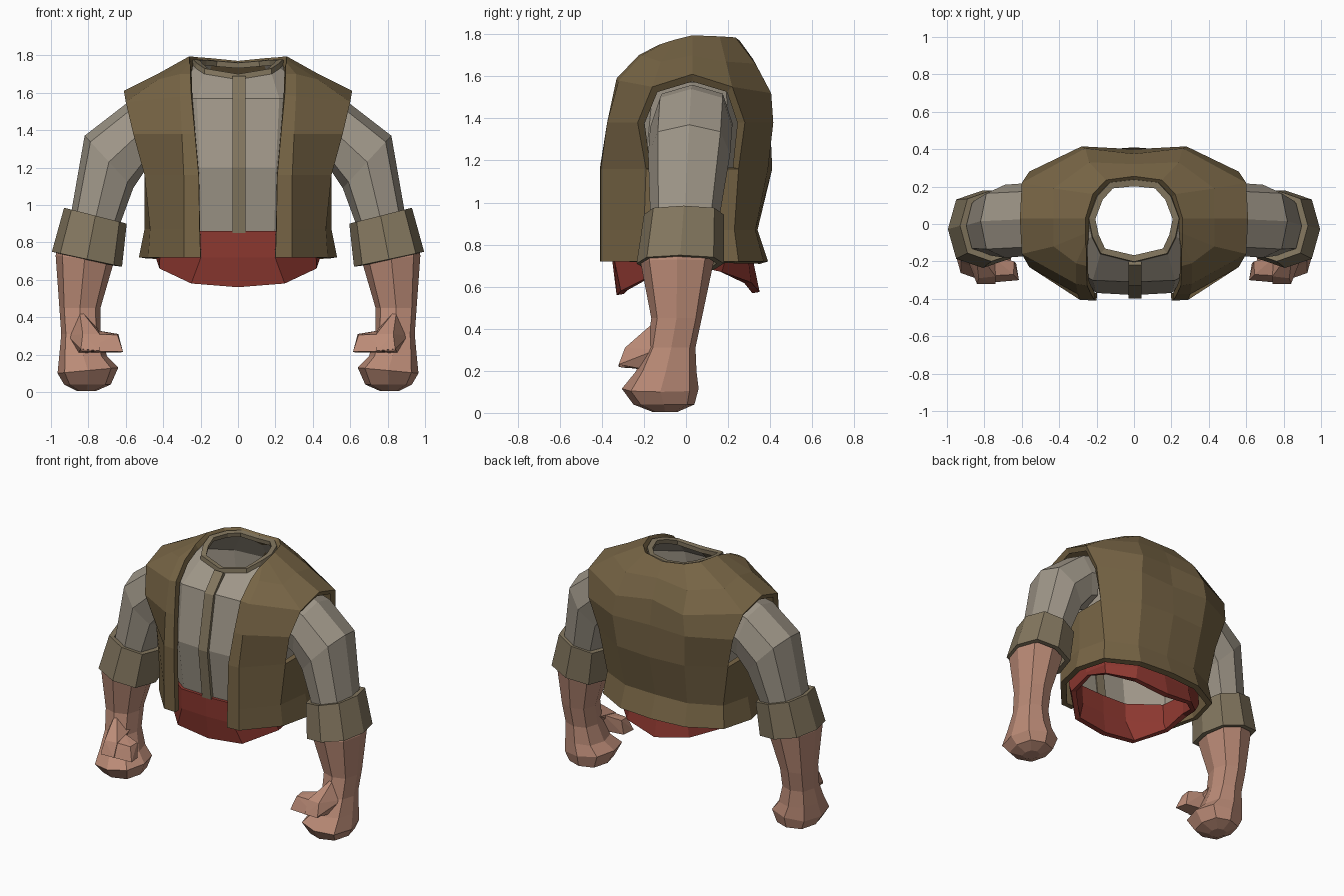
import bpy, bmesh
from math import cos, sin, pi
from mathutils import Vector

if "Cube" in bpy.data.objects:
    bpy.data.objects.remove(bpy.data.objects["Cube"])


def mat(name, rgb):
    m = bpy.data.materials.new(name)
    m.diffuse_color = (*rgb, 1)
    m.use_nodes = True
    m.node_tree.nodes["Principled BSDF"].inputs["Base Color"].default_value = m.diffuse_color
    return m


BROWN = mat("brown_cloth", (.185, .13, .06))
LINEN = mat("grey_linen", (.35, .31, .25))
TRIM = mat("trim_cloth", (.23, .185, .115))
SKIN = mat("skin", (.5, .26, .185))
RED = mat("red_cloth", (.27, .04, .03))


def finish(bm, name, material, thick=0, mirror=True):
    me = bpy.data.meshes.new(name)
    bm.to_mesh(me)
    bm.free()
    me.materials.append(material)
    ob = bpy.data.objects.new(name, me)
    bpy.context.collection.objects.link(ob)
    if mirror:
        ob.modifiers.new("mirror", 'MIRROR').use_clip = True
    if thick:
        s = ob.modifiers.new("thickness", 'SOLIDIFY')
        s.thickness, s.offset = thick, -1
    return ob


def sheet(name, rows, material, thick=0, skip=(), closed=False, caps=False, mirror=True):
    """Skin a grid of points, rows running upward."""
    bm = bmesh.new()
    g = [[bm.verts.new(p) for p in row] for row in rows]
    n = len(rows[0])
    for r in range(len(rows) - 1):
        for c in range(n if closed else n - 1):
            if (r, c) not in skip:
                d = (c + 1) % n
                bm.faces.new((g[r][c], g[r][d], g[r + 1][d], g[r + 1][c]))
    if caps:
        bm.faces.new(g[0][::-1])
        bm.faces.new(g[-1])
    bmesh.ops.delete(bm, geom=[v for v in bm.verts if not v.link_faces], context='VERTS')
    return finish(bm, name, material, thick, mirror)


def limb(name, rings, material, thick=0, caps=True):
    """Eight-sided tube; ring = outer x,z, inner x,z, front y, back y (top first)."""
    rows = []
    for ox, oz, ix, iz, y0, y1 in reversed(rings):
        row = []
        for k in range(8):
            s = 1.08 if k % 2 else 1
            u, v = s * cos(k * pi / 4), s * sin(k * pi / 4)
            row.append(((ox + ix + u * (ox - ix)) / 2, (y0 + y1 + v * (y1 - y0)) / 2,
                        (oz + iz + u * (oz - iz)) / 2))
        rows.append(row)
    return sheet(name, rows, material, thick, closed=True, caps=caps)


def hull(name, pts, material):
    bm = bmesh.new()
    for p in pts:
        bm.verts.new(p)
    bmesh.ops.convex_hull(bm, input=bm.verts[:])
    return finish(bm, name, material)


def level(z, pts):
    return [(x, y, z) for x, y in pts]


# vest: half grid from front edge round to the middle of the back
vest = [
    level(.72, [(.2, -.41), (.29, -.405), (.48, -.19), (.53, .03), (.47, .25), (.25, .37), (0, .39)]),
    level(.87, [(.205, -.41), (.29, -.405), (.47, -.2), (.5, .03), (.45, .23), (.24, .33), (0, .34)]),
    level(1.16, [(.21, -.41), (.29, -.405), (.5, -.19), (.5, .03), (.5, .25), (.26, .39), (0, .41)]),
    level(1.38, [(.23, -.375), (.3, -.375), (.56, -.23), (.6, .03), (.56, .28), (.28, .415), (0, .4)]),
    [(.25, -.33, 1.59), (.31, -.32, 1.58), (.6, -.16, 1.55), (.61, .03, 1.61),
     (.6, .22, 1.55), (.26, .405, 1.52), (0, .375, 1.55)],
    [(.255, -.225, 1.7), (.31, -.21, 1.7), (.43, -.12, 1.67), (.43, .03, 1.7),
     (.43, .19, 1.67), (.24, .33, 1.66), (0, .32, 1.68)],
    [(.255, -.13, 1.75), (.26, -.1, 1.76), (.26, -.05, 1.775), (.26, .03, 1.795),
     (.22, .16, 1.79), (.15, .235, 1.785), (0, .255, 1.77)]]
sheet("vest", vest, BROWN, .04, skip={(2, 2), (2, 3), (3, 2), (3, 3)})

# shirt body, scaled from one half outline
OUTLINE = [(0, -1), (.45, -.97), (.95, -.5), (1, .08), (.93, .58), (.5, .93), (0, 1)]


def ring(z, w, front, back):
    return [(x * w, y * (front if y < 0 else back), z) for x, y in OUTLINE]


neck = [(0, -.205, 1.67), (.18, -.16, 1.7), (.225, -.07, 1.73), (.245, .03, 1.75),
        (.2, .15, 1.75), (.13, .225, 1.745), (0, .24, 1.735)]
sheet("shirt", [ring(.78, .42, .325, .27), ring(.86, .43, .335, .28), ring(1.2, .45, .38, .35),
                ring(1.57, .49, .31, .33), neck], LINEN)

# collar and button strip
collar_top = [Vector(p) * .985 + Vector((0, 0, .055)) for p in neck]
sheet("collar", [neck, collar_top], TRIM, .035)
strip = [(-.355, .85), (-.398, 1.2), (-.328, 1.57), (-.22, 1.69)]
sheet("shirt_placket", [[(-.03, y, z), (.04, y, z)] for y, z in strip], TRIM, .03, mirror=False)

# waist sash with hanging front and back
hem = [(0, -.33, .56), (.25, -.31, .58), (.42, -.15, .66), (.43, .03, .7),
       (.39, .17, .67), (.24, .31, .62), (0, .35, .575)]
sheet("waist_sash", [hem, ring(.72, .44, .35, .32), ring(.86, .44, .355, .3)], RED, .035)

# arms
limb("sleeves", [(.53, 1.56, .45, 1.2, -.16, .22), (.6, 1.54, .5, 1.18, -.17, .22),
                 (.82, 1.37, .56, 1.09, -.18, .21), (.89, .97, .63, .9, -.17, .16),
                 (.93, .8, .67, .76, -.18, .14)], LINEN, caps=False)
limb("sleeve_cuffs", [(.93, .985, .595, .9, -.2, .18), (.995, .75, .62, .67, -.235, .18)],
     TRIM, .035, caps=False)
limb("forearms_and_fists", [
    (.96, .82, .66, .79, -.2, .13), (.975, .73, .665, .69, -.215, .13),
    (.955, .45, .735, .45, -.165, .075), (.945, .31, .735, .31, -.185, .045),
    (.955, .2, .7, .19, -.24, .05), (.965, .1, .64, .13, -.305, .06),
    (.93, .04, .68, .04, -.25, .04), (.86, .005, .76, .005, -.16, -.04)], SKIN)

# thumbs
hull("thumb_bases", [(.85, -.13, .45), (.91, -.14, .3), (.75, -.12, .34), (.74, -.28, .31),
                     (.83, -.29, .31), (.84, -.32, .23), (.74, -.32, .22), (.86, -.16, .2)], SKIN)
hull("thumbs", [(.82, -.28, .31), (.84, -.32, .22), (.82, -.18, .21), (.76, -.17, .33),
                (.645, -.27, .305), (.615, -.3, .215), (.64, -.2, .31), (.63, -.21, .21)], SKIN)
